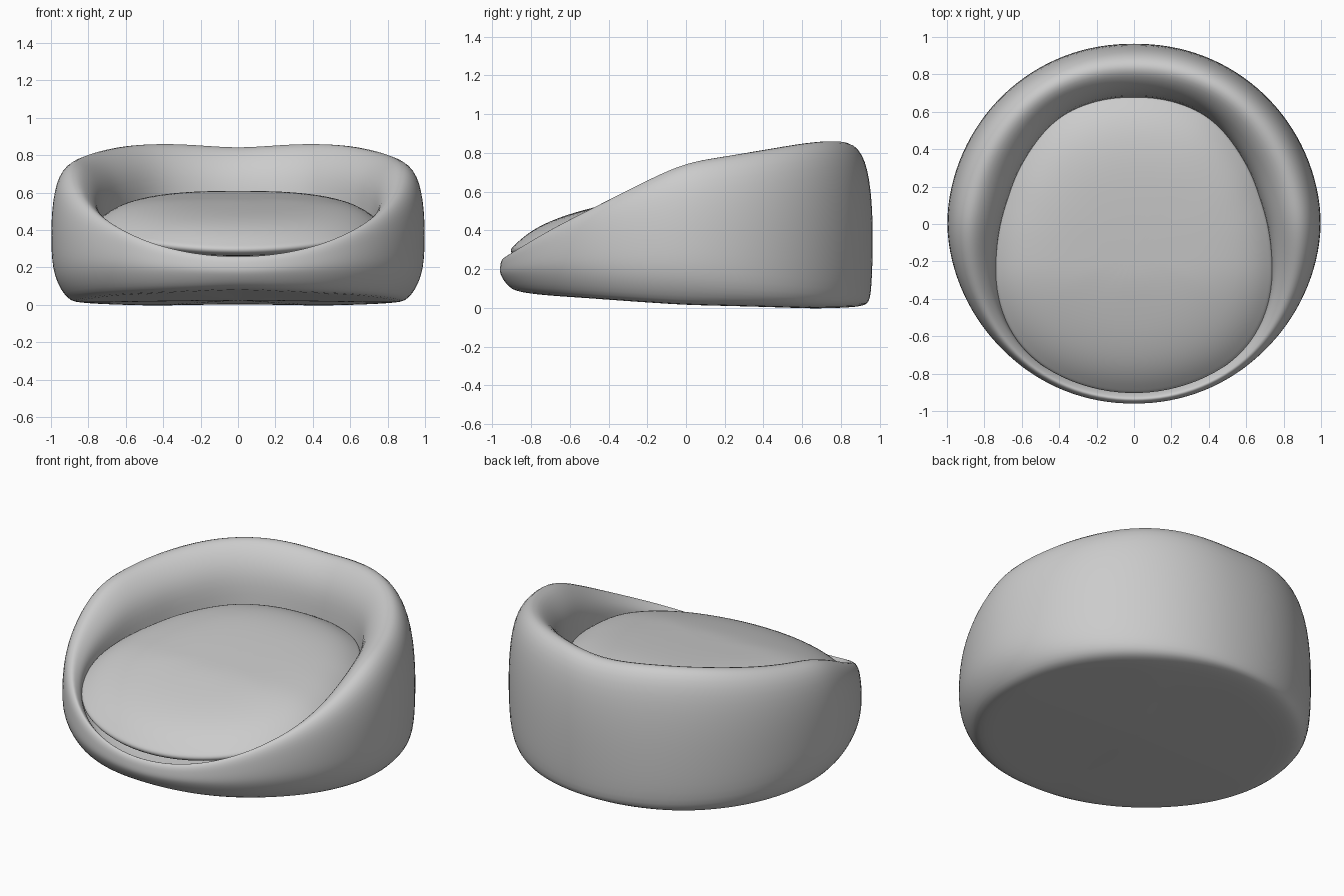
import bpy, bmesh
from math import sin, cos, pi

if "Cube" in bpy.data.objects:
    bpy.data.objects.remove(bpy.data.objects["Cube"])

SEG = 32


def lerp(table, a):
    """Piecewise-linear lookup in a list of (key, value) pairs."""
    if a <= table[0][0]:
        return table[0][1]
    for (a0, v0), (a1, v1) in zip(table, table[1:]):
        if a <= a1:
            return v0 + (v1 - v0) * (a - a0) / (a1 - a0)
    return table[-1][1]


# Tables keyed by degrees away from the back (0 = back, 180 = front)
OUTER = [(0, .97), (40, .988), (90, 1.008), (130, .98), (180, .967)]
INNER = [(0, .68), (17, .69), (35, .70), (58, .68), (81, .69), (101, .75),
         (112, .80), (130, .88), (146, .905), (161, .905), (180, .905)]
RIM = [(0, .85), (28, .878), (45, .86), (60, .83), (90, .757), (106, .64),
       (118, .535), (140, .385), (152, .315), (165, .265), (180, .25)]
BASE = [(0, .0), (35, -.008), (90, .012), (130, .05), (180, .08)]
UNDER = [(0, .05), (50, .08), (90, .15), (130, .18), (180, .155)]
FOOT = [(0, .97), (60, .94), (90, .905), (130, .92), (180, .94)]
# Height of the cushion edge along y
EDGE = [(-.91, .295), (-.8, .325), (-.3, .44), (0, .47), (.3, .495), (.7, .52)]


def loft(name, rings, start, end):
    """Skin closed rings and close both ends with a fan to a centre point."""
    bm = bmesh.new()
    rows = [[bm.verts.new(p) for p in ring] for ring in rings]
    for a, b in zip(rows, rows[1:]):
        for i in range(SEG):
            j = (i + 1) % SEG
            bm.faces.new((a[i], a[j], b[j], b[i]))
    for row, c in ((rows[0], start), (rows[-1], end)):
        v = bm.verts.new(c)
        for i in range(SEG):
            bm.faces.new((row[i], row[(i + 1) % SEG], v))
    bmesh.ops.recalc_face_normals(bm, faces=bm.faces)
    me = bpy.data.meshes.new(name)
    bm.to_mesh(me)
    bm.free()
    me.shade_smooth()
    ob = bpy.data.objects.new(name, me)
    bpy.context.collection.objects.link(ob)
    sub = ob.modifiers.new("smooth", 'SUBSURF')
    sub.levels = sub.render_levels = 2
    return ob


def shell_profile(deg):
    """Cross-section (radius, z) of the padded wall, bottom to inner floor."""
    R, I = lerp(OUTER, deg), lerp(INNER, deg)
    T, B, U = lerp(RIM, deg), lerp(BASE, deg), lerp(UNDER, deg)
    E = lerp(EDGE, I * cos(deg * pi / 180))
    t = R - I
    h = T - U
    drop = max(T - E, .08)
    return [(R * .5, B * .6 + .012), (R * .85, B), (R * lerp(FOOT, deg), B + .01),
            (R * .99, U), (R, U + h * .3), (R * .997, U + h * .62),
            (R - .12 * t, U + h * .9), (R - .40 * t, T + .012),
            (R - .70 * t, T - .12 * drop), (I + .02 * t, T - .5 * drop),
            (I, min(E - .04, T - .06)), (I * .97, min(E - .14, T - .1))]


angles = [2 * pi * i / SEG for i in range(SEG)]
degs = [min(a, 2 * pi - a) * 180 / pi for a in angles]

# Padded outer shell with a high back and low front
profiles = [shell_profile(d) for d in degs]
rings = [[(p[k][0] * sin(a), p[k][0] * cos(a), p[k][1])
          for p, a in zip(profiles, angles)] for k in range(len(profiles[0]))]
loft("bed_shell", rings, (0, 0, .025), (0, -.1, .28))

# Domed, forward-sloping cushion
CY = -.15
outline = [(1.012 * lerp(INNER, d) * sin(a), 1.012 * lerp(INNER, d) * cos(a))
           for d, a in zip(degs, angles)]


def cushion_ring(s, dome, dz):
    ring = []
    for x, y in outline:
        py = CY + s * (y - CY)
        ring.append((s * x, py, lerp(EDGE, py) + dome * (1 - s ** 6) + dz))
    return ring


rings = [cushion_ring(s, .12, 0) for s in (.2, .4, .6, .78, .9, .97)]
rings += [cushion_ring(1, 0, .005), cushion_ring(.98, 0, -.035),
          cushion_ring(.8, 0, -.08)]
loft("cushion", rings, (0, CY, lerp(EDGE, CY) + .12), (0, CY, .36))
